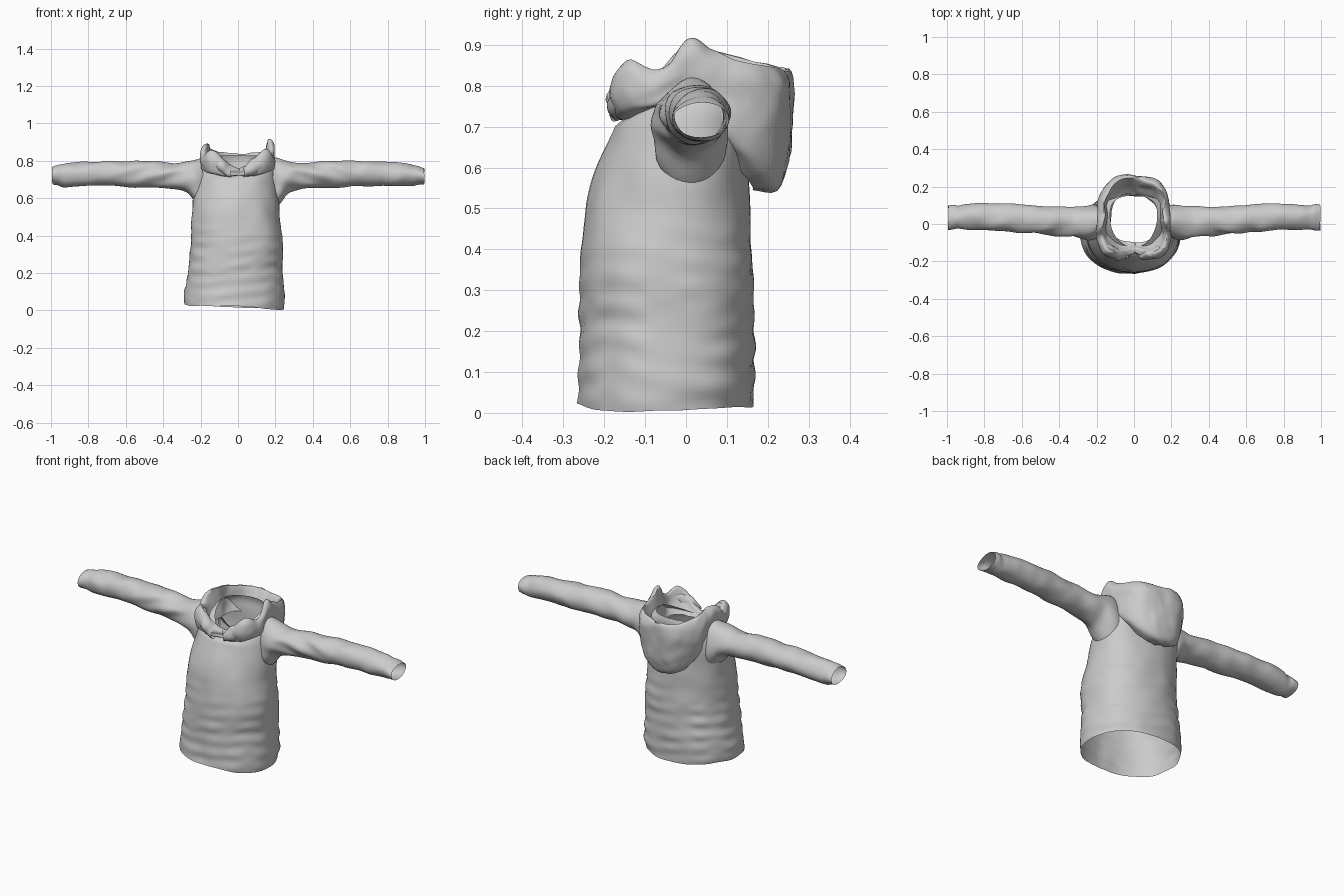
import bpy, bmesh, math
from mathutils import Vector, noise

if "Cube" in bpy.data.objects:
    bpy.data.objects.remove(bpy.data.objects["Cube"])


def spline(table, t):
    """Catmull-Rom through table rows; first column is the key."""
    n = len(table)
    i = 0
    while i < n - 2 and t > table[i + 1][0]:
        i += 1
    a, b = table[i], table[i + 1]
    p, q = table[max(i - 1, 0)], table[min(i + 2, n - 1)]
    u = (t - a[0]) / (b[0] - a[0])
    out = []
    for k in range(1, len(a)):
        da = (b[k] - p[k]) / (b[0] - p[0]) * (b[0] - a[0])
        db = (q[k] - a[k]) / (q[0] - a[0]) * (b[0] - a[0])
        out.append((2*u**3 - 3*u*u + 1) * a[k] + (u**3 - 2*u*u + u) * da
                   + (3*u*u - 2*u**3) * b[k] + (u**3 - u*u) * db)
    return out


def loft(name, rings):
    """Open tube skinned through closed rings of points."""
    bm = bmesh.new()
    vs = [[bm.verts.new(p) for p in ring] for ring in rings]
    for r0, r1 in zip(vs, vs[1:]):
        n = len(r0)
        for j in range(n):
            bm.faces.new((r0[j], r0[(j + 1) % n], r1[(j + 1) % n], r1[j]))
    bmesh.ops.recalc_face_normals(bm, faces=bm.faces)
    me = bpy.data.meshes.new(name)
    bm.to_mesh(me)
    bm.free()
    ob = bpy.data.objects.new(name, me)
    bpy.context.collection.objects.link(ob)
    bpy.context.view_layer.objects.active = ob
    ob.select_set(True)
    bpy.ops.object.shade_smooth_by_angle(angle=math.radians(50))
    ob.select_set(False)
    return ob


def wrinkle(p, freq, amp):
    return Vector(p) + amp * noise.noise_vector(Vector(p) * freq)


def power(v, e):
    return math.copysign(abs(v) ** e, v)


# Jacket body: z, left, right, front, back
BODY = [(0.02, -.285, .240, -.264, .162), (0.06, -.288, .248, -.262, .166),
        (0.20, -.268, .240, -.257, .166), (0.35, -.252, .243, -.256, .162),
        (0.50, -.247, .222, -.243, .154), (0.60, -.240, .220, -.213, .150),
        (0.68, -.226, .212, -.180, .150), (0.75, -.205, .198, -.154, .152),
        (0.80, -.170, .165, -.135, .156), (0.83, -.130, .125, -.120, .150)]


def body_ring(z, n=72):
    l, r, f, b = spline(BODY, z)
    mid = (f + b) / 2
    shift = .03 * max(0, min(1, (z - .4) / .25))
    ring = []
    for j in range(n):
        a = 2 * math.pi * j / n
        c, s = math.cos(a), math.sin(a)
        # broken, uneven horizontal quilting
        q = .004 * max(0, min(1, (0.5 - z) * 5)) * math.sin(z * 85 + 2 * math.sin(2 * a))
        q *= .4 + noise.noise((c * 2.5, s * 2.5, z * 6))
        x = (l + r) / 2 + ((r - l) / 2 + q) * power(c, .9)
        y = mid + ((b - f) / 2 + q) * power(s, .9) + shift * c * c
        # zip placket ridge down the front
        if s < 0:
            y -= .004 * math.exp(-(x / .02) ** 2)
        # slanted hem, dipped front neckline
        low = max(0, 1 - z / .2)
        top = max(0, (z - .70) / .13)
        zz = z - .050 * (x + .05) * low - .085 * top * max(0, -s) ** 1.5
        zz += .005 * low * math.sin(3 * a)
        p = wrinkle((x, y, zz), 9, .006)
        p.z = max(p.z, 0)
        ring.append(p)
    return ring


loft("jacket_body", [body_ring(.02 + .81 * i / 64) for i in range(65)])

# Sleeves: distance out, bottom, top, front, back
SLEEVE = [(.185, .54, .817, -.068, .10), (.21, .555, .812, -.080, .102),
          (.235, .585, .805, -.085, .10), (.27, .628, .797, -.08, .095),
          (.33, .645, .790, -.068, .092), (.45, .655, .797, -.055, .090),
          (.60, .663, .800, -.047, .102), (.75, .668, .797, -.036, .110),
          (.90, .660, .787, -.028, .105), (.94, .660, .778, -.026, .098),
          (.96, .668, .775, -.030, .104), (.995, .672, .762, -.032, .103)]


def sleeve_ring(d, side, n=36):
    lo, hi, f, b = spline(SLEEVE, d)
    ring = []
    for j in range(n):
        a = 2 * math.pi * j / n
        y = (f + b) / 2 + (b - f) / 2 * math.cos(a)
        z = (lo + hi) / 2 + (hi - lo) / 2 * math.sin(a)
        p = wrinkle((side * d, y, z), 11, .008)
        # diagonal pull folds near the shoulder
        fold = math.exp(-((d - .42) / .16) ** 2) * max(0, -math.cos(a))
        p.y += .007 * fold * math.sin(70 * (z + .35 * d))
        p.x = max(-1, min(1, p.x))
        ring.append(p)
    return ring


for label, side in (("left", -1), ("right", 1)):
    loft(label + "_sleeve",
         [sleeve_ring(.185 + .81 * i / 60, side) for i in range(61)])

# Hood lying open on the back, with collar at the front
# angle from front: inner r, rim r, rim z, outer r, bottom z, tuck r
HOOD = [(0, .135, .165, .755, .190, .715, .165),
        (20, .140, .185, .800, .225, .715, .175),
        (38, .140, .215, .855, .248, .725, .180),
        (60, .135, .195, .835, .230, .745, .180),
        (80, .125, .165, .880, .200, .765, .170),
        (100, .122, .155, .885, .197, .730, .160),
        (120, .125, .185, .870, .212, .640, .150),
        (150, .130, .212, .850, .235, .555, .145),
        (180, .130, .210, .842, .232, .530, .125)]


def hood_column(deg):
    t = deg if deg <= 180 else 360 - deg
    right = deg <= 180
    ri, rr, zr, ro, zb, rt = spline(HOOD, t)
    # raised points at both shoulders
    peak, lift = (82, .028) if right else (72, .018)
    zr += lift * math.exp(-((t - peak) / 10) ** 2)
    h = zr - zb
    zi = min(.735, zr - .03)
    prof = [(0, ri, zi), (1, (ri + rr) / 2 + .004, (zi + zr) / 2 - .005),
            (2, rr, zr), (3, (rr + ro) / 2 + .010, zr - .13 * h),
            (4, ro, zr - .45 * h), (5, ro - .006, zr - .72 * h),
            (6, (ro + rt) / 2 + .01, zb + .04 * h), (7, rt, zb + .03 * h)]
    a = math.radians(deg)
    col = []
    for i in range(29):
        r, z = spline(prof, i / 4)
        p = (r * math.sin(a), .03 - r * math.cos(a), z)
        # soft folds in the hanging cloth
        p = wrinkle(p, 8, .014)
        col.append(wrinkle(p, 22, .005))
    return col


cols = [hood_column(360 * i / 96) for i in range(96)]
loft("hood", list(map(list, zip(*cols))))


# Folded collar flaps on both sides of the neck opening
def flap(name, side, lift):
    rings = []
    for i in range(13):
        u = i / 12
        c = Vector((side * (.03 + .125 * u), -.172 + .055 * u * u,
                    .735 + .09 * u + lift * u * u))
        w = .012 + .030 * math.sin(math.pi * min(1, u * .85 + .12))
        ring = []
        for j in range(14):
            a = 2 * math.pi * j / 14
            p = c + Vector((side * .35 * w * math.cos(a),
                            -.6 * w * math.cos(a), w * math.sin(a)))
            ring.append(wrinkle(p, 20, .010))
        rings.append(ring)
    loft(name, rings)


flap("left_collar_flap", -1, .01)
flap("right_collar_flap", 1, -.02)
